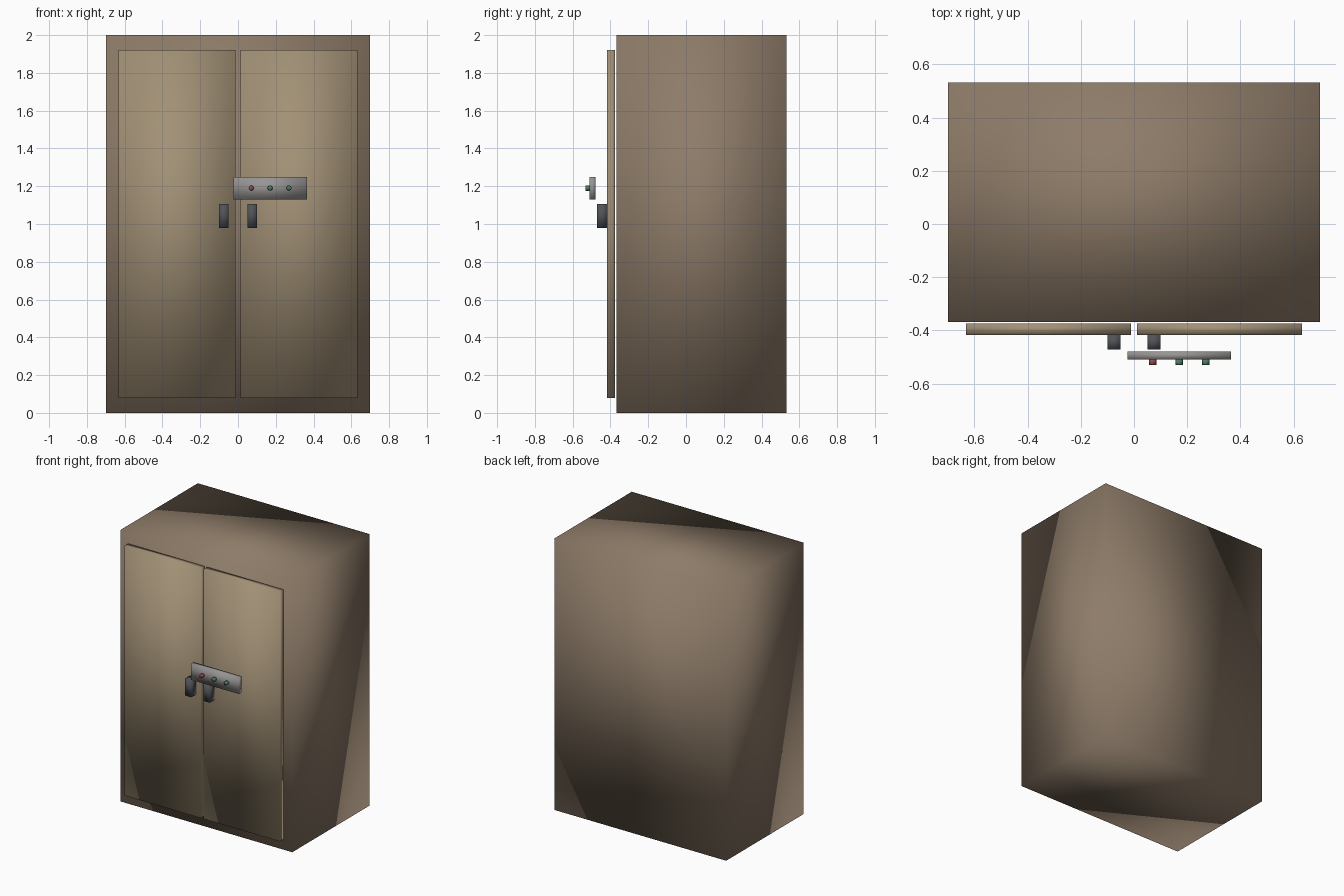
import bpy
import bmesh
from math import pi
from mathutils import Matrix

if "Cube" in bpy.data.objects:
    bpy.data.objects.remove(bpy.data.objects["Cube"])


def material(name, rgb):
    m = bpy.data.materials.new(name)
    m.diffuse_color = (*rgb, 1)
    m.use_nodes = True
    m.node_tree.nodes["Principled BSDF"].inputs["Base Color"].default_value = m.diffuse_color
    return m


def finish(name, bm, mat):
    mesh = bpy.data.meshes.new(name)
    for f in bm.faces:
        f.smooth = True  # original is smooth shaded throughout
    bm.to_mesh(mesh)
    bm.free()
    mesh.materials.append(mat)
    obj = bpy.data.objects.new(name, mesh)
    bpy.context.collection.objects.link(obj)
    return obj


def box(name, x, y, z, mat):
    """Box from (min, max) ranges along each axis."""
    bm = bmesh.new()
    centre = [(a + b) / 2 for a, b in (x, y, z)]
    size = [abs(b - a) for a, b in (x, y, z)]
    bmesh.ops.create_cube(bm, size=1, matrix=Matrix.LocRotScale(centre, None, size))
    return finish(name, bm, mat)


def button(name, x, mat):
    """Short cylinder facing the front."""
    bm = bmesh.new()
    place = Matrix.Translation((x, -0.52, 1.19)) @ Matrix.Rotation(pi / 2, 4, 'X')
    bmesh.ops.create_cone(bm, cap_ends=True, segments=8, radius1=0.014,
                          radius2=0.014, depth=0.022, matrix=place)
    return finish(name, bm, mat)


body_mat = material("body_brown", (0.27, 0.20, 0.14))
door_mat = material("door_tan", (0.36, 0.28, 0.18))
handle_mat = material("handle_dark", (0.08, 0.085, 0.095))
panel_mat = material("panel_grey", (0.31, 0.30, 0.29))
red_mat = material("button_red", (0.28, 0.07, 0.07))
green_mat = material("button_green", (0.08, 0.20, 0.12))

# Cabinet body
box("cabinet_body", (-0.70, 0.70), (-0.368, 0.532), (0, 2), body_mat)

# Pair of doors with handles
for side, s in (("left", -1), ("right", 1)):
    box(side + "_door", (s * 0.012, s * 0.632), (-0.417, -0.375), (0.08, 1.92), door_mat)
    box(side + "_handle", (s * 0.05, s * 0.10), (-0.472, -0.417), (0.98, 1.105), handle_mat)

# Control panel standing off the doors
box("control_panel", (-0.025, 0.365), (-0.51, -0.48), (1.13, 1.25), panel_mat)

# Row of buttons
for i, mat in enumerate((red_mat, green_mat, green_mat)):
    button(f"button_{i + 1}", 0.07 + 0.10 * i, mat)
